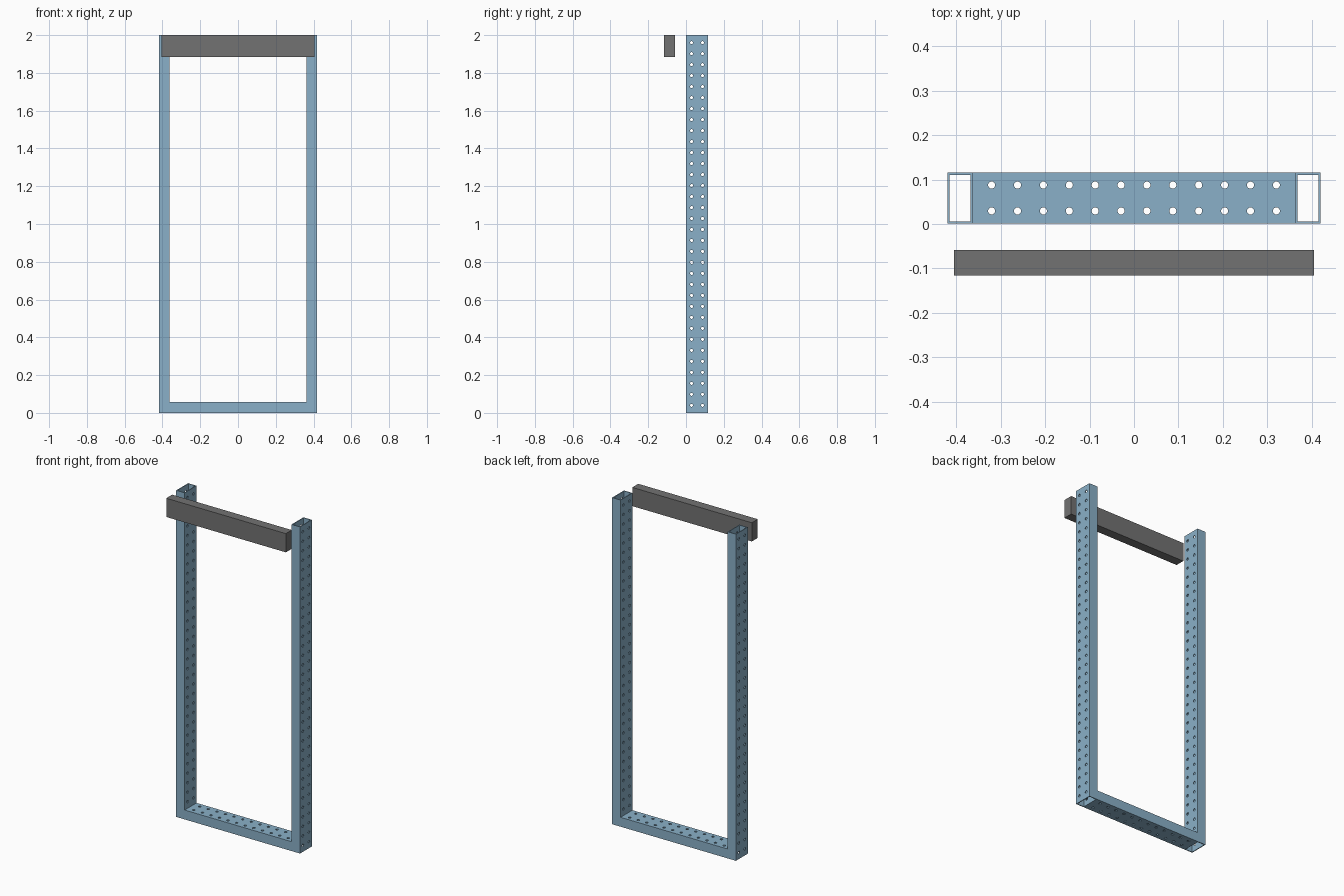
import bpy
import bmesh
from math import pi
from mathutils import Matrix, Vector

WIDTH, DEPTH, WALL = 0.0573, 0.1146, 0.005   # tube section
HALF_SPAN, HEIGHT = 0.4195, 2.0
FRAME_Y = 0.0584                             # centre of the frame in depth
PITCH, HOLE_R, HOLE_SIDES = 0.0582, 0.008, 16

cube = bpy.data.objects.get("Cube")
if cube:
    bpy.data.objects.remove(cube, do_unlink=True)


def make_material(name, rgb):
    mat = bpy.data.materials.new(name)
    mat.use_nodes = True
    mat.diffuse_color = (*rgb, 1)
    mat.node_tree.nodes["Principled BSDF"].inputs["Base Color"].default_value = (*rgb, 1)
    return mat


def make_object(name, bm, mat=None):
    bmesh.ops.recalc_face_normals(bm, faces=bm.faces)
    mesh = bpy.data.meshes.new(name)
    bm.to_mesh(mesh)
    bm.free()
    obj = bpy.data.objects.new(name, mesh)
    bpy.context.collection.objects.link(obj)
    if mat:
        mesh.materials.append(mat)
    return obj


def ring(bm, w, d, z):
    return [bm.verts.new((sx * w / 2, sy * d / 2, z))
            for sx, sy in ((-1, -1), (1, -1), (1, 1), (-1, 1))]


def perforated_tube(name, length, holes, mat):
    """Open rectangular tube along z, with two columns of holes through its wide walls."""
    bm = bmesh.new()
    inner = (WIDTH - 2 * WALL, DEPTH - 2 * WALL)
    loops = [ring(bm, WIDTH, DEPTH, -length / 2), ring(bm, WIDTH, DEPTH, length / 2),
             ring(bm, *inner, length / 2), ring(bm, *inner, -length / 2)]
    for a, b in zip(loops, loops[1:] + loops[:1]):
        for i in range(4):
            j = (i + 1) % 4
            bm.faces.new((a[i], a[j], b[j], b[i]))
    tube = make_object(name, bm, mat)

    # Rows of drills
    bm = bmesh.new()
    for i in range(holes):
        for side in (-1, 1):
            pos = Vector((0, side * PITCH / 2, (i - (holes - 1) / 2) * PITCH))
            bmesh.ops.create_cone(bm, cap_ends=True, segments=HOLE_SIDES,
                                  radius1=HOLE_R, radius2=HOLE_R, depth=WIDTH * 2,
                                  matrix=Matrix.Translation(pos) @ Matrix.Rotation(pi / 2, 4, 'Y'))
    drills = make_object(name + "_drills", bm)
    drills.hide_render = True

    cut = tube.modifiers.new("holes", 'BOOLEAN')
    cut.operation = 'DIFFERENCE'
    cut.solver = 'EXACT'
    cut.object = drills
    bpy.context.view_layer.objects.active = tube
    bpy.ops.object.modifier_apply(modifier=cut.name)
    bpy.data.objects.remove(drills, do_unlink=True)
    return tube


blue = make_material("steel blue", (0.254, 0.434, 0.578))
grey = make_material("dark grey", (0.17, 0.17, 0.17))

# Upright posts
post_x = HALF_SPAN - WIDTH / 2
left_post = perforated_tube("left_post", HEIGHT, 34, blue)
left_post.location = (post_x, FRAME_Y, HEIGHT / 2)
right_post = left_post.copy()
right_post.data = left_post.data.copy()
right_post.name = "right_post"
right_post.location.x = -post_x
bpy.context.collection.objects.link(right_post)

# Bottom rail between the posts
rail = perforated_tube("bottom_rail", 2 * (HALF_SPAN - WIDTH), 12, blue)
rail.rotation_euler.y = pi / 2
rail.location = (0, FRAME_Y, WIDTH / 2)

# Solid beam in front of the post tops
bm = bmesh.new()
bmesh.ops.create_cube(bm, size=1, matrix=Matrix.Diagonal((0.81, WIDTH, DEPTH, 1)))
beam = make_object("top_beam", bm, grey)
beam.location = (0, -0.1157 + WIDTH / 2, HEIGHT - DEPTH / 2)
